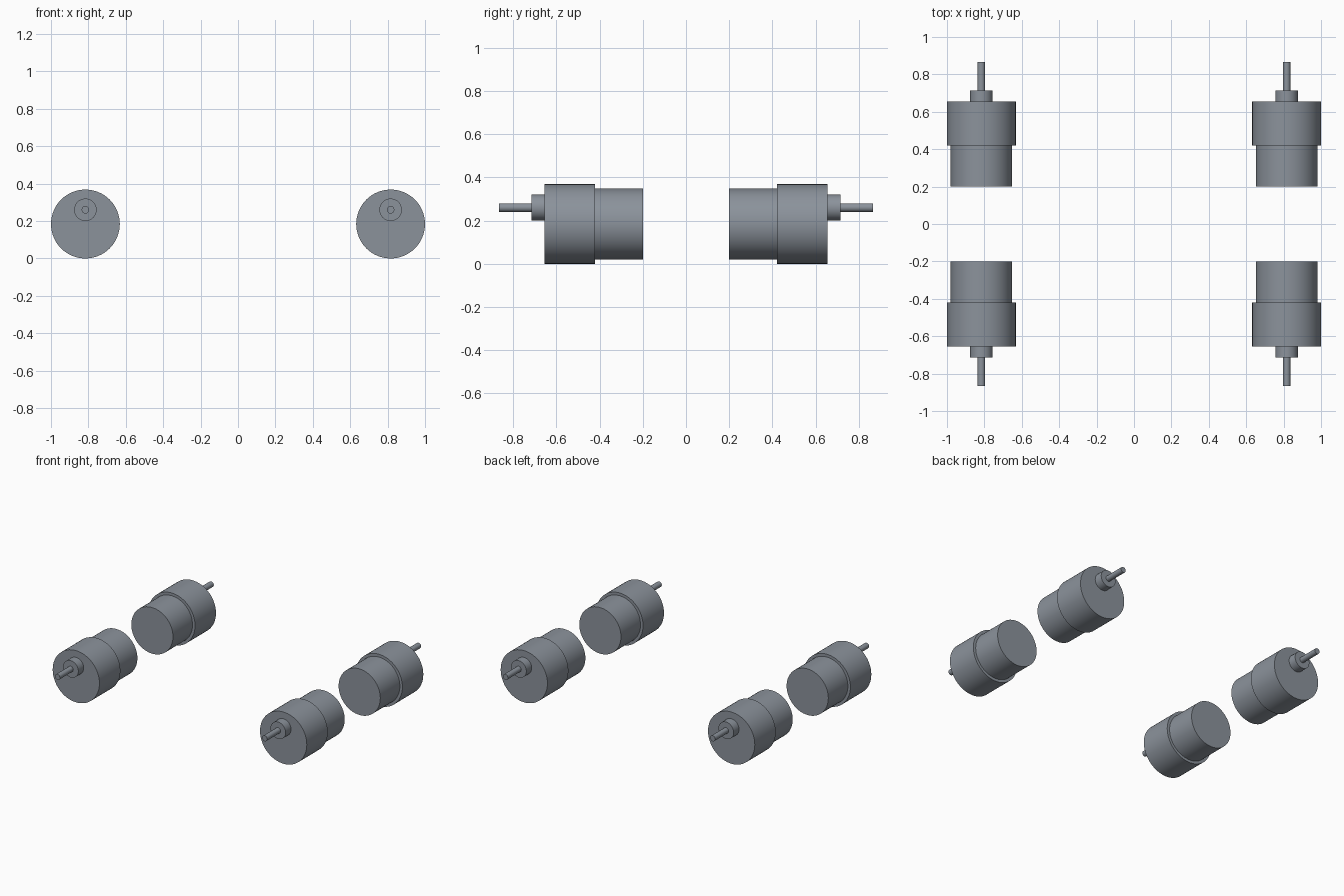
import bpy
import math

if "Cube" in bpy.data.objects:
    bpy.data.objects.remove(bpy.data.objects["Cube"])

CX, CZ = 0.816, 0.184      # motor axis
SHAFT_Z = 0.26             # output shaft sits above the motor axis

# dark blue-grey metal
metal = bpy.data.materials.new("dark_metal")
metal.diffuse_color = (0.26, 0.29, 0.33, 1)
metal.use_nodes = True
metal.node_tree.nodes["Principled BSDF"].inputs["Base Color"].default_value = metal.diffuse_color


def cylinder(name, x, z, radius, y0, y1, side, segments=64):
    """Cylinder lying along y, spanning y0..y1 on the given side (+1 / -1)."""
    bpy.ops.mesh.primitive_cylinder_add(
        vertices=segments, radius=radius, depth=y1 - y0,
        location=(x, side * (y0 + y1) / 2, z),
        rotation=(math.pi / 2, 0, 0))
    obj = bpy.context.object
    obj.name = name
    obj.data.materials.append(metal)
    bpy.ops.object.shade_smooth_by_angle(angle=math.radians(30))
    return obj


# Four geared motors, shafts pointing outward along y
for x_name, sx in (("left", -1), ("right", 1)):
    for y_name, sy in (("front", -1), ("back", 1)):
        tag = f"{y_name}_{x_name}"
        x = sx * CX
        # motor can
        cylinder(f"motor_body_{tag}", x, CZ, 0.164, 0.20, 0.42, sy)
        # wider gearbox
        cylinder(f"gearbox_{tag}", x, CZ, 0.184, 0.42, 0.655, sy)
        # off-centre boss and output shaft
        cylinder(f"shaft_boss_{tag}", x, SHAFT_Z, 0.06, 0.655, 0.715, sy, 48)
        cylinder(f"output_shaft_{tag}", x, SHAFT_Z, 0.02, 0.715, 0.865, sy, 32)
